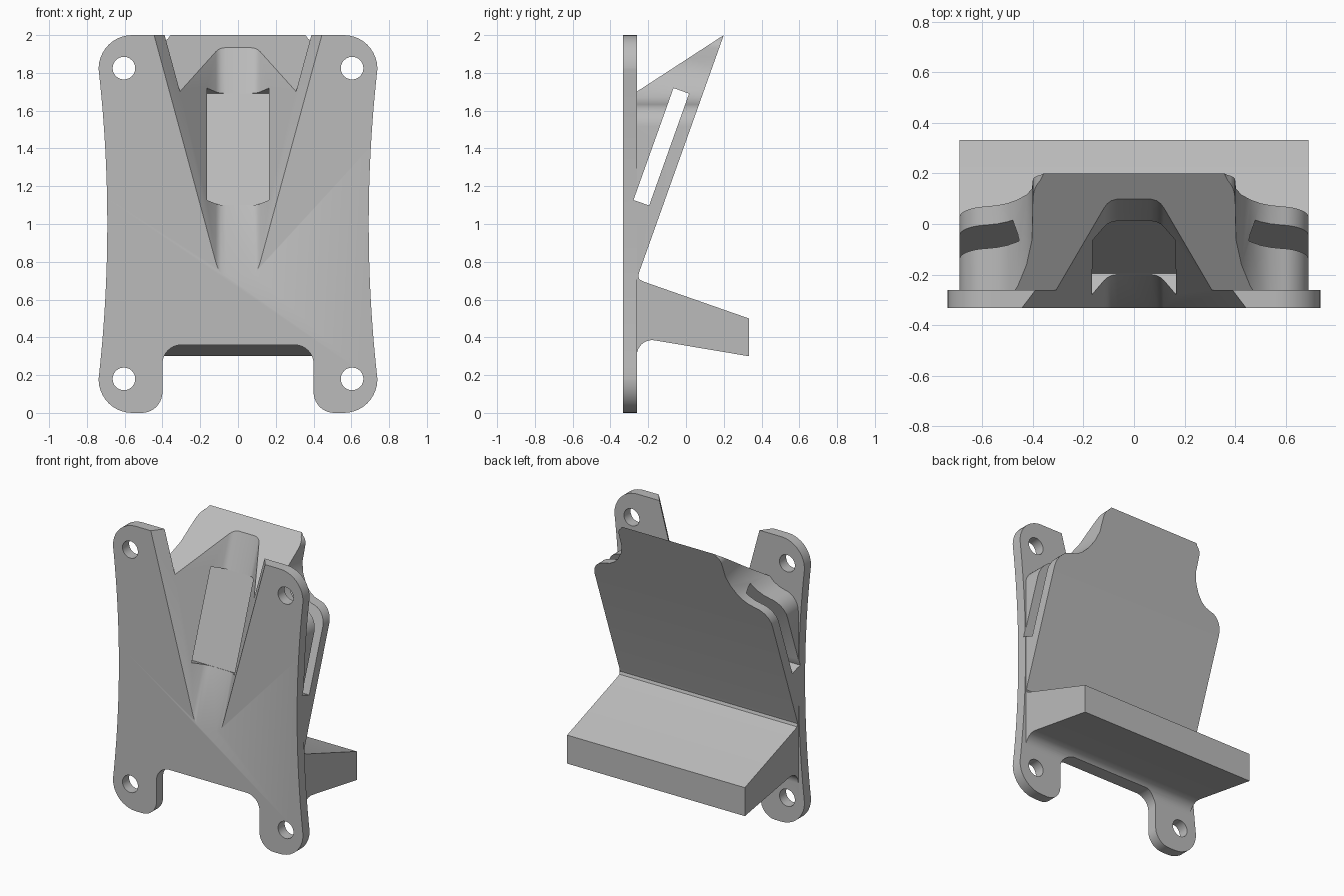
import bpy, bmesh, math
from mathutils import Vector

cube = bpy.data.objects.get("Cube")
if cube:
    bpy.data.objects.remove(cube, do_unlink=True)

grey = bpy.data.materials.new("plain_grey")
grey.use_nodes = True
colour = (0.5, 0.5, 0.5, 1)
grey.diffuse_color = colour
grey.node_tree.nodes["Principled BSDF"].inputs["Base Color"].default_value = colour

HALF = 0.69                        # half width of the body
SLOPE = math.atan(0.357)           # lean of the back face
UP = Vector((0, math.sin(SLOPE), math.cos(SLOPE)))
OUT = Vector((0, -math.cos(SLOPE), math.sin(SLOPE)))
TOP = Vector((0, 0.2, 2))          # upper back edge


def arc(cx, cy, r, a0, a1, n=10):
    return [(cx + r * math.cos(math.radians(a0 + (a1 - a0) * i / n)),
             cy + r * math.sin(math.radians(a0 + (a1 - a0) * i / n))) for i in range(n + 1)]


def mirrored(half):
    return half + [(-x, y) for x, y in reversed(half)]


def prism(name, points, place, travel):
    """Extrude a flat outline, mapped to 3D by place, along travel."""
    bm = bmesh.new()
    face = bm.faces.new([bm.verts.new(place(a, b)) for a, b in points])
    ext = bmesh.ops.extrude_face_region(bm, geom=[face])["geom"]
    bmesh.ops.translate(bm, vec=travel, verts=[v for v in ext if isinstance(v, bmesh.types.BMVert)])
    bmesh.ops.recalc_face_normals(bm, faces=bm.faces)
    mesh = bpy.data.meshes.new(name)
    bm.to_mesh(mesh)
    bm.free()
    mesh.materials.append(grey)
    obj = bpy.data.objects.new(name, mesh)
    bpy.context.collection.objects.link(obj)
    return obj


def front_prism(name, points, y0, y1):
    return prism(name, points, lambda x, z: (x, y0, z), (0, y1 - y0, 0))


def side_prism(name, points, half):
    return prism(name, points, lambda y, z: (-half, y, z), (2 * half, 0, 0))


def combine(target, tool, operation):
    bpy.context.view_layer.objects.active = target
    mod = target.modifiers.new(operation, "BOOLEAN")
    mod.operation, mod.solver, mod.object = operation, "EXACT", tool
    tool.hide_render = True
    bpy.ops.object.modifier_apply(modifier=mod.name)
    bpy.data.objects.remove(tool, do_unlink=True)


# leaning body and shelf, from the side
bracket = side_prism("bracket", [
    (0.2, 2), (-0.246, 0.75), (-0.253, 0.725), (-0.246, 0.706), (-0.225, 0.695),
    (0.333, 0.5), (0.333, 0.3), (-0.165, 0.384)]
    + arc(-0.18, 0.305, 0.08, 85, 180) + [(-0.3, 0.3), (-0.3, 1.675)], 0.8)

# shoulders: rounded head, concave neck, rounded outer corner
shoulders = front_prism("shoulder_outline", mirrored(
    [(HALF, -0.2)] + arc(0.57, 1.515, 0.12, 0, 82) +
    [(0.54, 1.647), (0.5, 1.67), (0.46, 1.71), (0.425, 1.765), (0.403, 1.83), (0.402, 1.88)]
    + arc(0.34, 1.93, 0.06, 0, 60, 5) + [(0.35, 2.01)]), -0.6, 0.6)
combine(bracket, shoulders, "INTERSECT")

# mounting plate with waisted sides
waist = [(0.692 + 0.046 * ((z - 1) / 0.82) ** 2, z)
         for z in [0.18 + 1.64 * i / 24 for i in range(25)]]
plate = front_prism("mounting_plate", mirrored(
    arc(0.56, 0.178, 0.178, 270, 358) + waist + arc(0.56, 1.822, 0.178, 2, 90)), -0.333, -0.26)
combine(bracket, plate, "UNION")

# notch between the feet, with rounded inner foot corners
notch = front_prism("notch_cutter", mirrored(
    [(0.54, -0.1), (0.54, 0)] + arc(0.51, 0.11, 0.11, 270, 180)
    + arc(0.3, 0.26, 0.1, 0, 90)), -0.5, -0.2)
combine(bracket, notch, "DIFFERENCE")

# tapered valley running parallel to the back face
valley = prism("valley_cutter", mirrored(
    [(0.65, 0.757), (0.117, 0.097), (0.105, 0.086), (0.09, 0.078), (0.065, 0.073)]),
    lambda x, s: TOP + OUT * s - UP * 1.8 + Vector((x, 0, 0)), UP * 2.6)
combine(bracket, valley, "DIFFERENCE")

# strap slot through the full width
slot = side_prism("slot_cutter", [(-0.278, 1.127), (-0.195, 1.098), (0.016, 1.69), (-0.066, 1.72)], 1)
combine(bracket, slot, "DIFFERENCE")

# screw holes
for x in (-0.604, 0.604):
    for z in (0.18, 1.825):
        hole = front_prism("hole_cutter", arc(x, z, 0.06, 0, 345, 23), -0.4, -0.2)
        combine(bracket, hole, "DIFFERENCE")

bpy.ops.object.select_all(action="DESELECT")
bracket.select_set(True)
bpy.context.view_layer.objects.active = bracket
bpy.ops.object.shade_smooth_by_angle(angle=math.radians(28))
